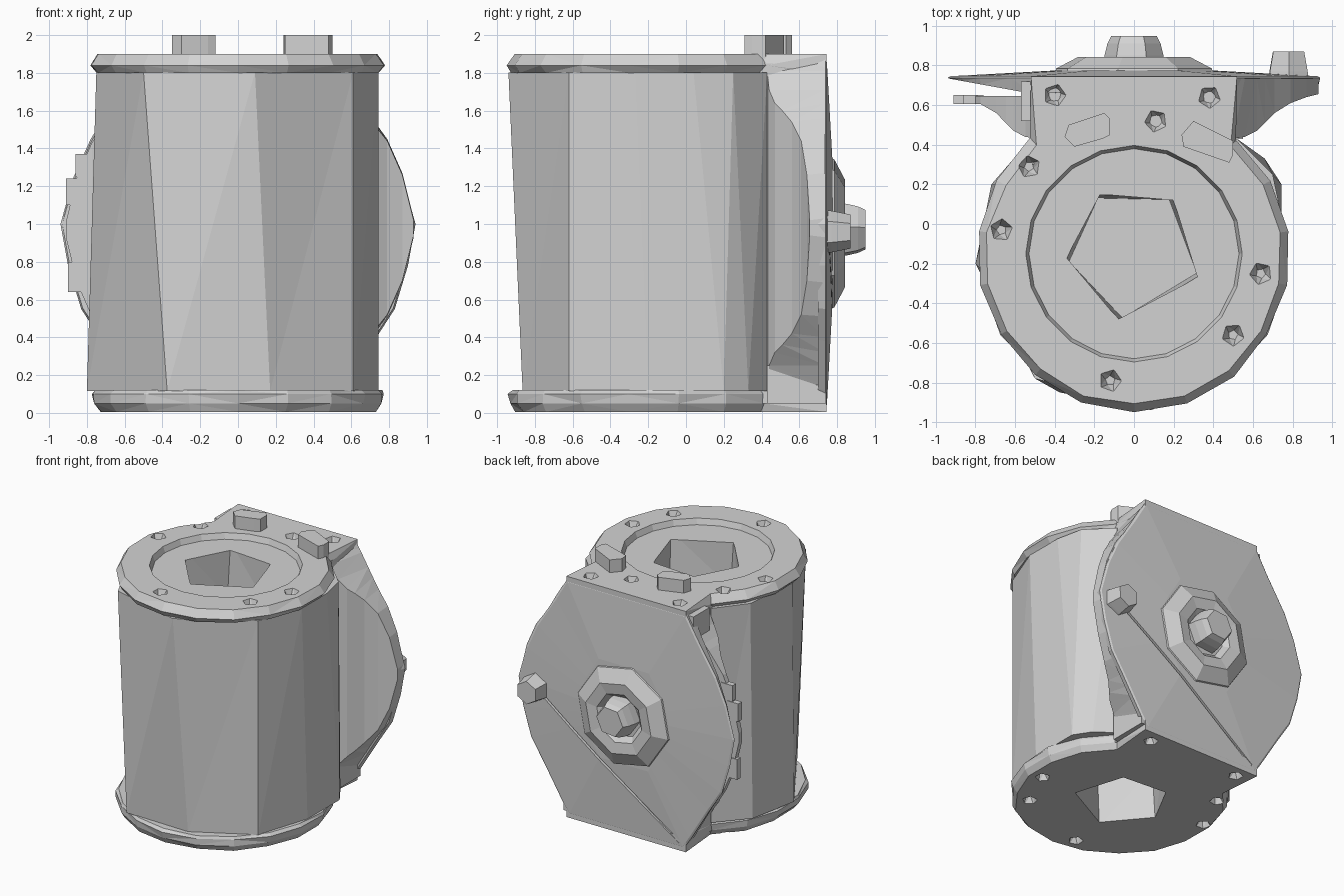
import bpy, bmesh, math, random
from mathutils import Matrix

if "Cube" in bpy.data.objects:
    bpy.data.objects.remove(bpy.data.objects["Cube"])

random.seed(4)
grey = bpy.data.materials.new("plain_grey")
grey.diffuse_color = (0.65, 0.65, 0.65, 1)
grey.use_nodes = True
grey.node_tree.nodes["Principled BSDF"].inputs["Base Color"].default_value = grey.diffuse_color
CY = -0.16  # drum axis in y


def loft(name, rings):
    """Closed solid through rings of equal point count, capped at both ends."""
    bm = bmesh.new()
    vs = [[bm.verts.new(p) for p in r] for r in rings]
    n = len(rings[0])
    for a, b in zip(vs, vs[1:]):
        for i in range(n):
            j = (i + 1) % n
            bm.faces.new((a[i], a[j], b[j], b[i]))
    bm.faces.new(vs[0])
    bm.faces.new(vs[-1])
    bmesh.ops.recalc_face_normals(bm, faces=bm.faces)
    bmesh.ops.triangulate(bm, faces=bm.faces[:])
    me = bpy.data.meshes.new(name)
    bm.to_mesh(me)
    bm.free()
    me.materials.append(grey)
    ob = bpy.data.objects.new(name, me)
    bpy.context.collection.objects.link(ob)
    return ob


def flat(pts, z):
    return [(x, y, z) for x, y in pts]


def box(name, x0, x1, y0, y1, z0, z1):
    p = [(x0, y0), (x1, y0), (x1, y1), (x0, y1)]
    return loft(name, [flat(p, z0), flat(p, z1)])


def ngon(cx, cy, r, n, rot=0.0):
    return [(cx + r * math.cos(rot + math.tau * i / n),
             cy + r * math.sin(rot + math.tau * i / n)) for i in range(n)]


def cut(targets, cutter):
    for t in targets:
        m = t.modifiers.new("cut", 'BOOLEAN')
        m.operation, m.solver, m.object = 'DIFFERENCE', 'EXACT', cutter
        bpy.context.view_layer.objects.active = t
        bpy.ops.object.modifier_apply(modifier=m.name)
    bpy.data.objects.remove(cutter)


# Drum wall: slightly twisted low-poly barrel
top = [(.745, .04), (.70, .25), (.52, .43), (-.52, .43), (-.70, .2),
       (-.75, -.25), (-.5, -.78), (.09, -.94), (.61, -.62), (.745, -.27)]
bot = [(.745, .2), (.66, .33), (.52, .43), (-.52, .43), (-.72, .2),
       (-.80, -.2), (-.375, -.85), (.17, -.865), (.61, -.62), (.745, -.2)]
drum = loft("drum", [flat(bot, .117), flat(top, 1.803)])


# End flanges: round outline joined to a square neck at the back
def outline(r, jitter=0.01):
    pts = [(.52, .745), (-.52, .745)]
    n = 14
    for i in range(n + 1):
        a = math.radians(131.4 + 277.2 * i / n)
        k = r + random.uniform(-jitter, jitter)
        pts.append((k * math.cos(a), CY + k * math.sin(a)))
    return pts


top_flange = loft("top_flange", [flat(outline(.76), 1.8), flat(outline(.785), 1.84),
                                 flat(outline(.745), 1.9)])
bottom_flange = loft("bottom_flange", [flat(outline(.745), .005), flat(outline(.775), .05),
                                       flat(outline(.775), .1), flat(outline(.765), .12)])

# Round recess in the top and five-sided sockets at both ends
cut([top_flange], loft("recess", [flat(ngon(0, -.15, .53, 20), 1.855),
                                  flat(ngon(0, -.15, .55, 20), 1.91)]))
socket = [(-.17, .15), (.2, .12), (.32, -.27), (-.08, -.48), (-.34, -.17)]
c, s = math.cos(.06) * .97, math.sin(.06) * .97
floor = [(c * x - s * (y + .15), s * x + c * (y + .15) - .15) for x, y in socket]
cut([drum, top_flange], loft("socket_top", [flat(floor, 1.5), flat(socket, 1.92)]))
cut([drum, bottom_flange], loft("socket_bottom", [flat(socket, -.02), flat(floor, .4)]))

# Bolt pits around the rims
pits = [(-.4, .65), (.38, .64), (.11, .52), (-.53, .29), (-.67, -.03),
        (-.12, -.79), (.5, -.56), (.64, -.25)]
for i, (x, y) in enumerate(pits):
    wide, narrow = ngon(x, y, .066, 5, i), ngon(x, y, .025, 5, i + .4)
    cut([top_flange], loft("pit", [flat(narrow, 1.835), flat(wide, 1.92)]))
    if i != 2:
        cut([bottom_flange], loft("pit", [flat(wide, -.02), flat(narrow, .065)]))

# Raised pads on the top
pad_a = [(-.35, .44), (-.3, .39), (-.16, .43), (-.12, .45), (-.12, .53), (-.15, .56), (-.33, .5)]
pad_b = [(.24, .45), (.25, .39), (.48, .31), (.5, .35), (.5, .42), (.3, .52)]
for nm, p in (("left_pad", pad_a), ("right_pad", pad_b)):
    loft(nm, [flat(p, 1.87), flat(p, 2.0)])

# Neck joining drum and back plate
box("neck", -.515, .515, .3, .74, .05, 1.85)

# Side fairings: curved profile (x, y), trimmed by front and back half heights
profile = [(.5, .43, .83, .9), (.56, .44, .73, .83), (.62, .47, .66, .73),
           (.66, .51, .62, .66), (.71, .56, .56, .58), (.79, .61, .46, .47),
           (.87, .64, .28, .29), (.93, .655, .04, .05)]
loft("right_fairing", [[(x, y, .98 - h), (x, .735, .98 - g), (x, .735, .98 + g), (x, y, .98 + h)]
                       for x, y, h, g in profile])
loft("left_fairing", [[(-x * .98, min(y, .605), .97 - h), (-x * .98, .645, .97 - h),
                       (-x * .98, .645, .97 + h), (-x * .98, min(y, .605), .97 + h)]
                      for x, y, h, g in profile])

# Clips along the left edge, a corner bracket and a foot
for z0, z1, x in ((.64, .8, -.9), (1.1, 1.24, -.91), (1.25, 1.37, -.86)):
    box("left_clip", x, x + .1, .605, .65, z0, z1)
box("corner_bracket", -.57, -.45, .52, .72, 1.68, 1.86)
box("corner_foot", .45, .55, .43, .74, .05, .25)

# Back plate: many-sided shield, slightly domed, its left half tapering to the edge
half = [(.52, 1.87), (.62, 1.7), (.78, 1.45), (.87, 1.25), (.94, 1.0),
        (.9, .78), (.83, .55), (.72, .38), (.56, .12), (.5, .03)]
shield = half + [(-x, z) for x, z in reversed(half)]


def shield_ring(k, y):
    return [(x * k, y, .96 + (z - .96) * k) for x, z in shield]


front = [(x, .70 if x > 0 else .655 + .08 * (-x - .5) / .44, z)
         for x, y, z in shield_ring(.99, 0)]
plate = loft("back_plate", [front, shield_ring(1, .738),
                            shield_ring(.985, .746), shield_ring(.42, .775)])

# Diagonal seam across the lower part of the plate
seam = box("seam", -.72, .72, .735, .85, -.01, .01)
seam.data.transform(Matrix.Translation((.12, 0, .49)) @
                    Matrix.Rotation(-math.atan2(.82, 1.15), 4, 'Y'))
cut([plate], seam)


# Hub: dished ring and central boss, turned around the y axis
def turned(name, steps, n, cx, cz, rot=0.0):
    loft(name, [[(x, y, z) for x, z in ngon(cx, cz, r, n, rot)] for r, y in steps])


turned("hub_ring", [(.42, .74), (.4, .785), (.29, .842), (.2, .83), (.16, .79)], 8, 0, .95, .2)
turned("hub_boss", [(.16, .76), (.15, .85), (.135, .91), (.115, .95)], 6, 0, .97, .1)

# Small knob at the right edge of the plate
turned("edge_knob", [(.12, .7), (.11, .77), (.09, .87)], 6, .78, .96, .5)
